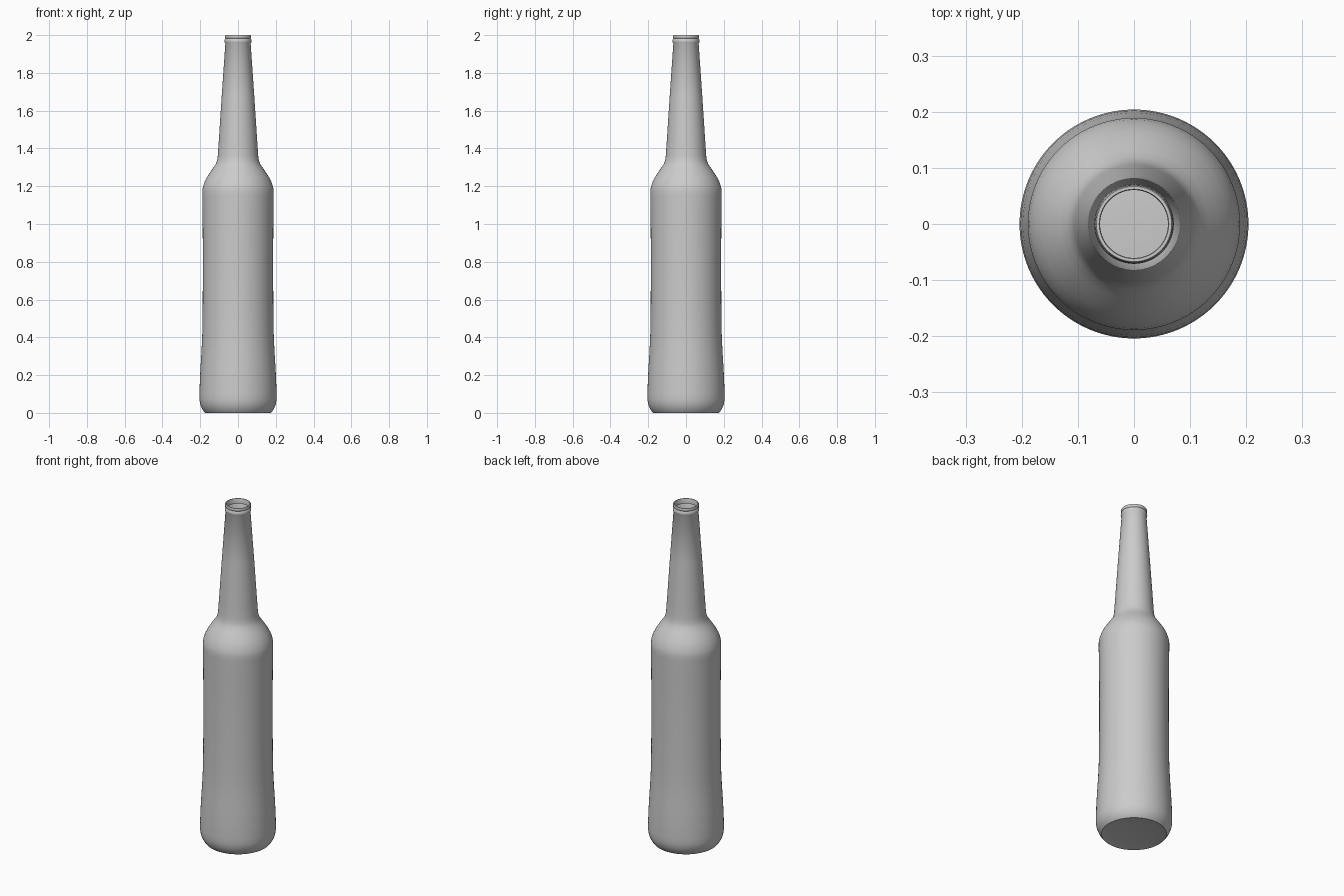
import bpy, bmesh, math

if "Cube" in bpy.data.objects:
    bpy.data.objects.remove(bpy.data.objects["Cube"])

def lathe(name, profile, steps=96):
    """Revolve a (radius, z) profile round the z axis."""
    bm = bmesh.new()
    vs = [bm.verts.new((r, 0, z)) for r, z in profile]
    es = [bm.edges.new(p) for p in zip(vs, vs[1:])]
    bmesh.ops.spin(bm, geom=vs + es, cent=(0, 0, 0), axis=(0, 0, 1),
                   angle=2 * math.pi, steps=steps, use_duplicate=False)
    bmesh.ops.remove_doubles(bm, verts=bm.verts, dist=1e-5)
    bmesh.ops.recalc_face_normals(bm, faces=bm.faces)
    # outward normals: the foot wall must face away from the axis
    bm.faces.ensure_lookup_table()
    f = max(bm.faces, key=lambda f: f.calc_area())
    c = f.calc_center_median()
    if f.normal.x * c.x + f.normal.y * c.y < 0:
        bmesh.ops.reverse_faces(bm, faces=bm.faces)
    me = bpy.data.meshes.new(name)
    bm.to_mesh(me)
    bm.free()
    ob = bpy.data.objects.new(name, me)
    bpy.context.collection.objects.link(ob)
    bpy.ops.object.select_all(action='DESELECT')
    ob.select_set(True)
    bpy.context.view_layer.objects.active = ob
    bpy.ops.object.shade_smooth_by_angle(angle=math.radians(40))
    return ob

base = [(0, 0.006), (0.14, 0.006), (0.16, 0.002), (0.174, 0)]
body = [(0.182, 0.009), (0.192, 0.025), (0.2, 0.045), (0.204, 0.07),
        (0.204, 0.1), (0.202, 0.17), (0.198, 0.25), (0.193, 0.33),
        (0.189, 0.42), (0.187, 0.55), (0.186, 0.8), (0.187, 1.0), (0.189, 1.15)]
shoulder = [(0.189, 1.175), (0.186, 1.195), (0.178, 1.22), (0.166, 1.245),
            (0.15, 1.27), (0.133, 1.295), (0.119, 1.315), (0.111, 1.335)]
neck = [(0.107, 1.36), (0.103, 1.42), (0.086, 1.68), (0.067, 1.955)]
# collar bead, lip and the turned-in mouth
lip = [(0.07, 1.96), (0.071, 1.968), (0.07, 1.978), (0.066, 1.983),
       (0.069, 1.987), (0.069, 1.997), (0.067, 2.0), (0.062, 2.0), (0.0605, 1.997), (0.0605, 1.97)]

lathe("bottle", base + body + shoulder + neck + lip)
